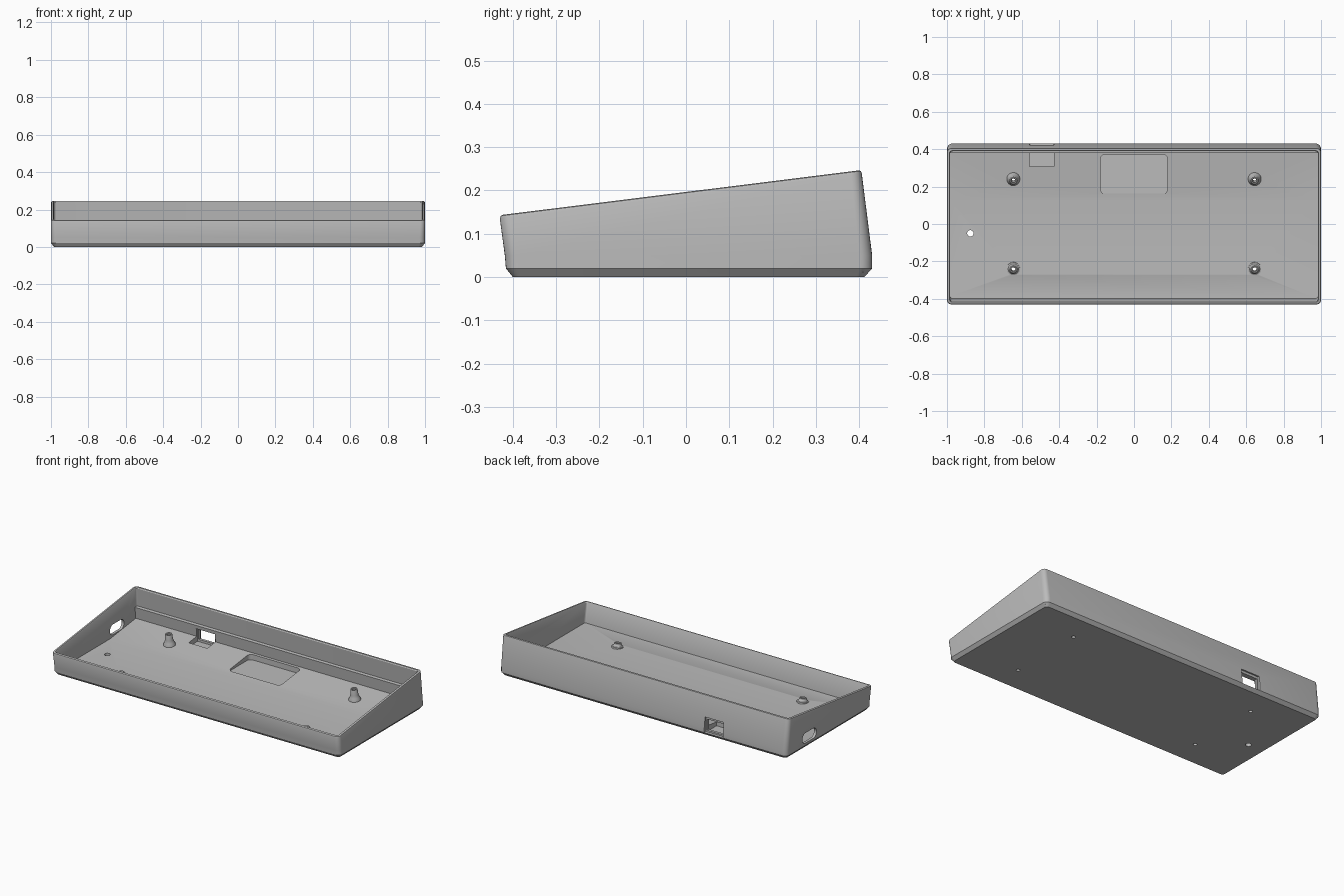
import bpy, bmesh, math
from mathutils import Matrix

if bpy.data.objects.get("Cube"):
    bpy.data.objects.remove(bpy.data.objects["Cube"])

SLOPE = 0.1246
TILT = math.atan(SLOPE)

grey = bpy.data.materials.new("plain grey")
grey.use_nodes = True
grey.diffuse_color = (0.5, 0.5, 0.5, 1)
grey.node_tree.nodes["Principled BSDF"].inputs["Base Color"].default_value = (0.5, 0.5, 0.5, 1)


def rounded(u0, u1, v0, v1, r, n=6):
    """Counter-clockwise rounded rectangle."""
    pts = []
    corners = [(u1 - r, v1 - r), (u0 + r, v1 - r), (u0 + r, v0 + r), (u1 - r, v0 + r)]
    for i, (u, v) in enumerate(corners):
        for k in range(n + 1):
            a = (i + k / n) * math.pi / 2
            pts.append((u + r * math.cos(a), v + r * math.sin(a)))
    return pts


def loft(name, rings):
    """Closed solid through rings of equal point count."""
    bm = bmesh.new()
    loops = [[bm.verts.new(p) for p in ring] for ring in rings]
    for a, b in zip(loops, loops[1:]):
        for i in range(len(a)):
            j = (i + 1) % len(a)
            bm.faces.new((a[i], a[j], b[j], b[i]))
    bm.faces.new(loops[0][::-1])
    bm.faces.new(loops[-1])
    bmesh.ops.recalc_face_normals(bm, faces=bm.faces)
    mesh = bpy.data.meshes.new(name)
    bm.to_mesh(mesh)
    bm.free()
    mesh.materials.append(grey)
    obj = bpy.data.objects.new(name, mesh)
    bpy.context.collection.objects.link(obj)
    return obj


def level(hx, y0, y1, r, z):
    return [(x, y, z) for x, y in rounded(-hx, hx, y0, y1, r)]


def sloped(hx, y0, y1, r, drop=0):
    return [(x, y, 0.1965 + SLOPE * y - drop) for x, y in rounded(-hx, hx, y0, y1, r)]


def prism(name, u0, u1, v0, v1, r, w0, w1, axis="z"):
    """Rounded block running along z, y or x."""
    order = {"z": lambda u, v, w: (u, v, w),
             "y": lambda u, v, w: (u, w, v),
             "x": lambda u, v, w: (w, u, v)}[axis]
    shape = rounded(u0, u1, v0, v1, r)
    return loft(name, [[order(u, v, w) for u, v in shape] for w in (w0, w1)])


def lathe(name, profile, place, n=32):
    rings = [[place @ Matrix.Translation((r * math.cos(a), r * math.sin(a), z)).translation
              for a in (2 * math.pi * k / n for k in range(n))] for r, z in profile]
    return loft(name, rings)


def combine(target, tool, operation):
    mod = target.modifiers.new(operation.title(), "BOOLEAN")
    mod.operation = operation
    mod.solver = "EXACT"
    mod.object = tool
    bpy.context.view_layer.objects.active = target
    bpy.ops.object.modifier_apply(modifier=mod.name)
    bpy.data.objects.remove(tool)


# Outer shell: chamfered foot, leaning front and back, softened rim
case = loft("case", [
    level(0.983, -0.400, 0.412, 0.018, 0),
    level(1, -0.416, 0.430, 0.03, 0.02),
    level(1, -0.4185, 0.430, 0.03, 0.05),
    sloped(1, -0.430, 0.406, 0.025, 0.008),
    sloped(0.998, -0.428, 0.404, 0.023, 0.002),
    sloped(0.994, -0.424, 0.400, 0.019),
])

# Interior
combine(case, loft("cavity", [
    level(0.983, -0.398, 0.408, 0.012, 0.018),
    sloped(0.983, -0.414, 0.389, 0.012, 0.006),
    sloped(0.987, -0.418, 0.393, 0.014, -0.001),
    sloped(0.987, -0.418, 0.393, 0.014, -0.05),
]), "DIFFERENCE")

# Rising rear floor and back ledge
ramp = [(0.13, 0.018), (0.387, 0.05), (0.379, 0.122), (0.412, 0.126), (0.41, 0.01), (0.13, 0.01)]
combine(case, loft("rear_floor", [[(x, y, z) for y, z in ramp] for x in (-0.99, 0.99)]), "UNION")

# Screw posts, square to the tilted top
for x in (-0.645, 0.645):
    for y, base, top in ((-0.24, 0.018, 0.042), (0.24, 0.032, 0.102)):
        h = top - base
        place = Matrix.Translation((x, y, base)) @ Matrix.Rotation(TILT, 4, "X")
        combine(case, lathe("post", [(0.036, -0.008), (0.035, 0.004), (0.028, h * 0.25),
                                     (0.023, h * 0.5), (0.021, h * 0.94), (0.019, h)], place), "UNION")
        combine(case, lathe("post_hole", [(0.011, -0.1), (0.011, h - 0.004), (0.015, h + 0.001),
                                          (0.015, h + 0.02)], place), "DIFFERENCE")

# Floor pockets, reset hole, cable port and side slot
cutters = [
    prism("battery_pocket", -0.18, 0.18, 0.162, 0.372, 0.025, 0.014, 0.1),
    prism("port_pocket", -0.558, -0.428, 0.307, 0.395, 0.002, 0.016, 0.1),
    prism("port_recess", -0.558, -0.428, 0.02, 0.115, 0.004, 0.412, 0.5, "y"),
    prism("port_hole", -0.55, -0.436, 0.03, 0.1, 0.004, 0.34, 0.5, "y"),
    prism("side_slot", 0.13, 0.27, 0.034, 0.098, 0.031, -1.1, -0.9, "x"),
    lathe("reset_hole", [(0.017, -0.1), (0.017, 0.1)], Matrix.Translation((-0.875, -0.05, 0))),
]
for cutter in cutters:
    combine(case, cutter, "DIFFERENCE")

bpy.ops.object.select_all(action="DESELECT")
case.select_set(True)
bpy.context.view_layer.objects.active = case
bpy.ops.object.shade_smooth_by_angle(angle=math.radians(30))
